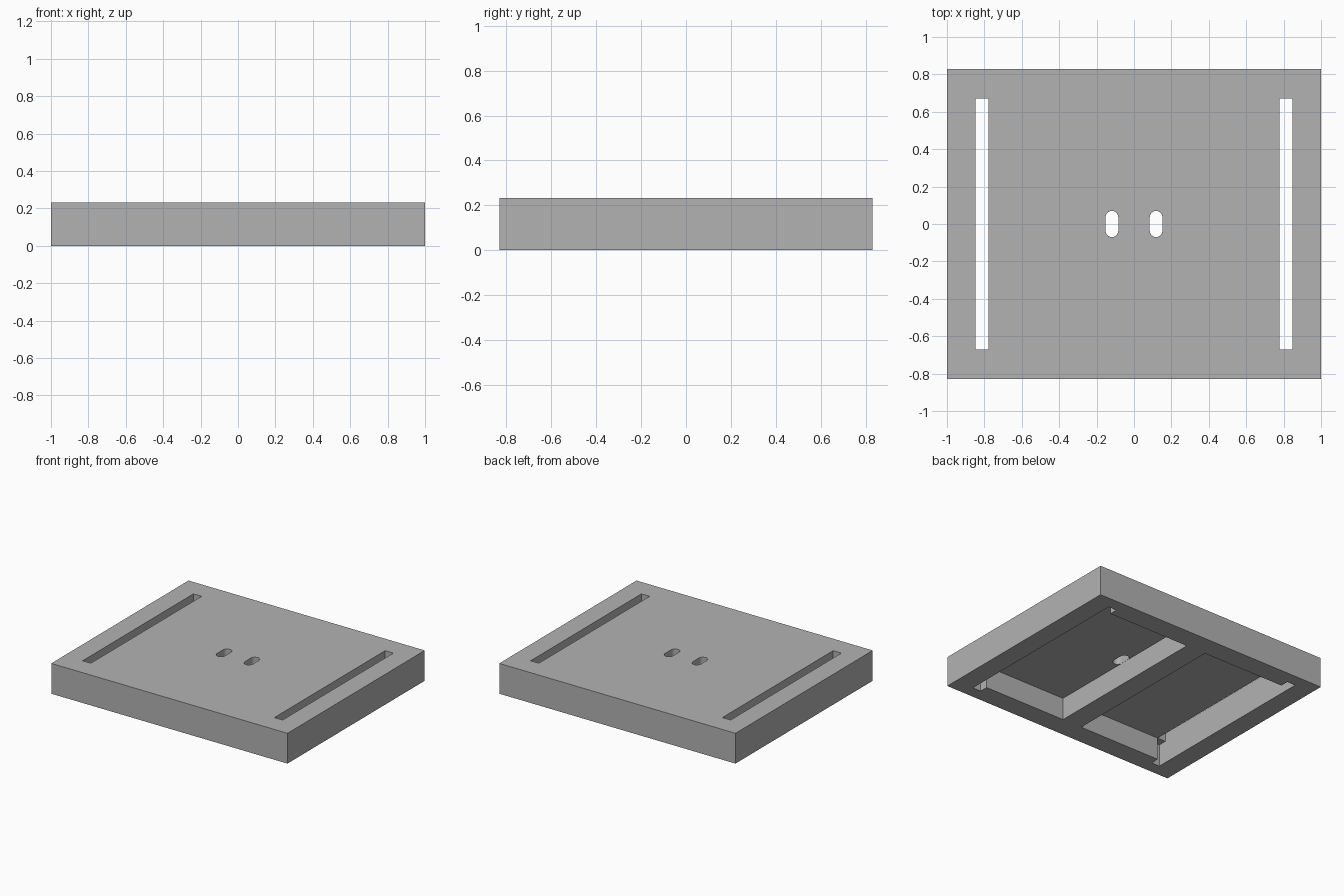
import bpy, bmesh, math

default_cube = bpy.data.objects.get("Cube")
if default_cube:
    bpy.data.objects.remove(default_cube, do_unlink=True)

HALF_X, HALF_Y, HEIGHT = 1.0, 0.83, 0.232
CEILING = 0.17                  # underside of the top skin
RIB = 0.083                     # half width of the centre rib
SLOT_IN, SLOT_OUT = 0.777, 0.847
POCKET_Y, NOTCH_Y = 0.67, 0.735

grey = bpy.data.materials.new("plain grey")
grey.use_nodes = True
grey.diffuse_color = (0.45, 0.45, 0.45, 1)
grey.node_tree.nodes["Principled BSDF"].inputs["Base Color"].default_value = grey.diffuse_color


def prism(name, outline, z0, z1):
    """Extrude a flat outline from z0 up to z1."""
    bm = bmesh.new()
    face = bm.faces.new([bm.verts.new((x, y, z0)) for x, y in outline])
    top = bmesh.ops.extrude_face_region(bm, geom=[face])["geom"]
    moved = [v for v in top if isinstance(v, bmesh.types.BMVert)]
    bmesh.ops.translate(bm, verts=moved, vec=(0, 0, z1 - z0))
    bmesh.ops.recalc_face_normals(bm, faces=bm.faces)
    mesh = bpy.data.meshes.new(name)
    bm.to_mesh(mesh)
    bm.free()
    mesh.materials.append(grey)
    obj = bpy.data.objects.new(name, mesh)
    bpy.context.collection.objects.link(obj)
    return obj


def rectangle(x0, x1, y):
    return [(x0, -y), (x1, -y), (x1, y), (x0, y)]


def rounded_slot(cx, radius, half_length, steps=12):
    """Outline with a half circle at each end."""
    straight = half_length - radius
    points = []
    for start, cy in ((0, straight), (math.pi, -straight)):
        for i in range(steps + 1):
            a = start + math.pi * i / steps
            points.append((cx + radius * math.cos(a), cy + radius * math.sin(a)))
    return points


def cut(target, cutter):
    """Subtract the cutter, bake the result and drop the cutter."""
    mod = target.modifiers.new("cut", 'BOOLEAN')
    mod.operation, mod.solver, mod.object = 'DIFFERENCE', 'EXACT', cutter
    graph = bpy.context.evaluated_depsgraph_get()
    baked = bpy.data.meshes.new_from_object(target.evaluated_get(graph))
    target.modifiers.clear()
    target.data = baked
    bpy.data.objects.remove(cutter, do_unlink=True)


plate = prism("base_plate", rectangle(-HALF_X, HALF_X, HALF_Y), 0, HEIGHT)

# Pocket outline, with a notch running past each end along its outer side
half = [(RIB, POCKET_Y), (SLOT_IN, POCKET_Y), (SLOT_IN, NOTCH_Y), (SLOT_OUT, NOTCH_Y)]
pocket = half + [(x, -y) for x, y in reversed(half)]

for side in (1, -1):
    def mirrored(outline):
        return [(side * x, y) for x, y in outline]

    # Hollow underside, long side slot and rounded centre hole
    cut(plate, prism("pocket_cutter", mirrored(pocket), -0.1, CEILING))
    cut(plate, prism("slot_cutter", mirrored(rectangle(SLOT_IN, SLOT_OUT, POCKET_Y)), 0.1, 0.4))
    cut(plate, prism("hole_cutter", mirrored(rounded_slot(0.118, 0.034, 0.07)), 0.1, 0.4))
